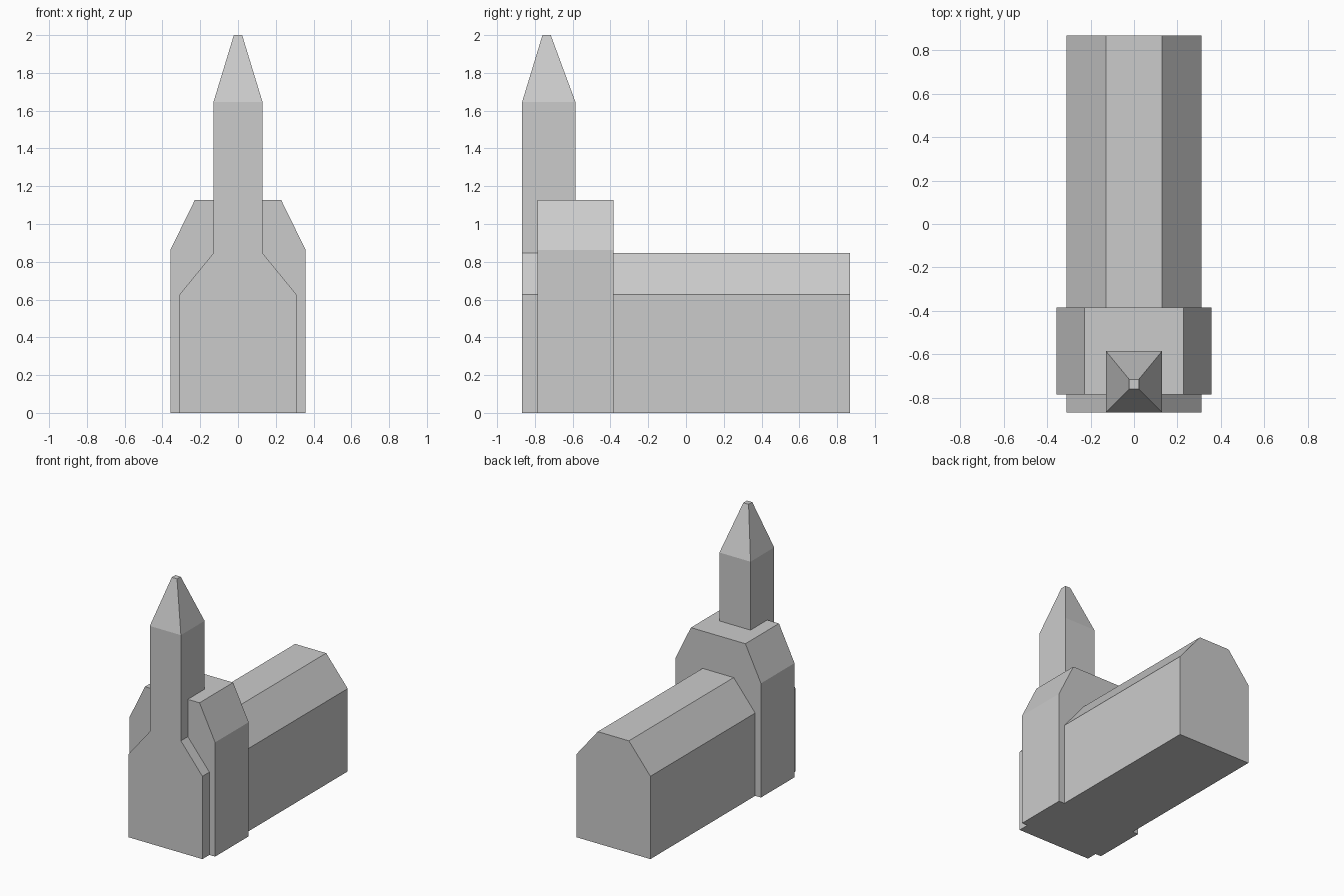
import bpy, bmesh

if "Cube" in bpy.data.objects:
    bpy.data.objects.remove(bpy.data.objects["Cube"])


def loft(name, rings):
    """Closed solid skinned through matching rings of points."""
    bm = bmesh.new()
    loops = [[bm.verts.new(p) for p in ring] for ring in rings]
    bm.faces.new(loops[0])
    bm.faces.new(loops[-1])
    for a, b in zip(loops, loops[1:]):
        for i in range(len(a)):
            j = (i + 1) % len(a)
            bm.faces.new((a[i], a[j], b[j], b[i]))
    bmesh.ops.recalc_face_normals(bm, faces=bm.faces)
    mesh = bpy.data.meshes.new(name)
    bm.to_mesh(mesh)
    bm.free()
    obj = bpy.data.objects.new(name, mesh)
    bpy.context.collection.objects.link(obj)
    return obj


def hall(name, half, eave, ridge_half, ridge, y0, y1):
    """Flat-ridged hall: mirrored gable profile extruded along y."""
    right = [(half, 0), (half, eave), (ridge_half, ridge)]
    profile = right + [(-x, z) for x, z in reversed(right)]
    return loft(name, [[(x, y, z) for x, z in profile] for y in (y0, y1)])


def rect(half, y0, y1, z):
    return [(-half, y0, z), (half, y0, z), (half, y1, z), (-half, y1, z)]


# Long nave and the taller cross hall
church = hall("church", 0.31, 0.626, 0.13, 0.846, -0.868, 0.868)
cross_hall = hall("cross_hall", 0.358, 0.863, 0.228, 1.128, -0.785, -0.384)

# Tower with a truncated spire, flush with the front wall
tower = loft("tower", [
    rect(0.13, -0.868, -0.585, 0.5),
    rect(0.13, -0.868, -0.585, 1.645),
    rect(0.022, -0.76, -0.716, 2.0),
])

# Merge everything into one clean shell
bpy.context.view_layer.objects.active = church
for part in (cross_hall, tower):
    mod = church.modifiers.new("union", 'BOOLEAN')
    mod.operation = 'UNION'
    mod.solver = 'EXACT'
    mod.object = part
    bpy.ops.object.modifier_apply(modifier=mod.name)
    bpy.data.objects.remove(part)
